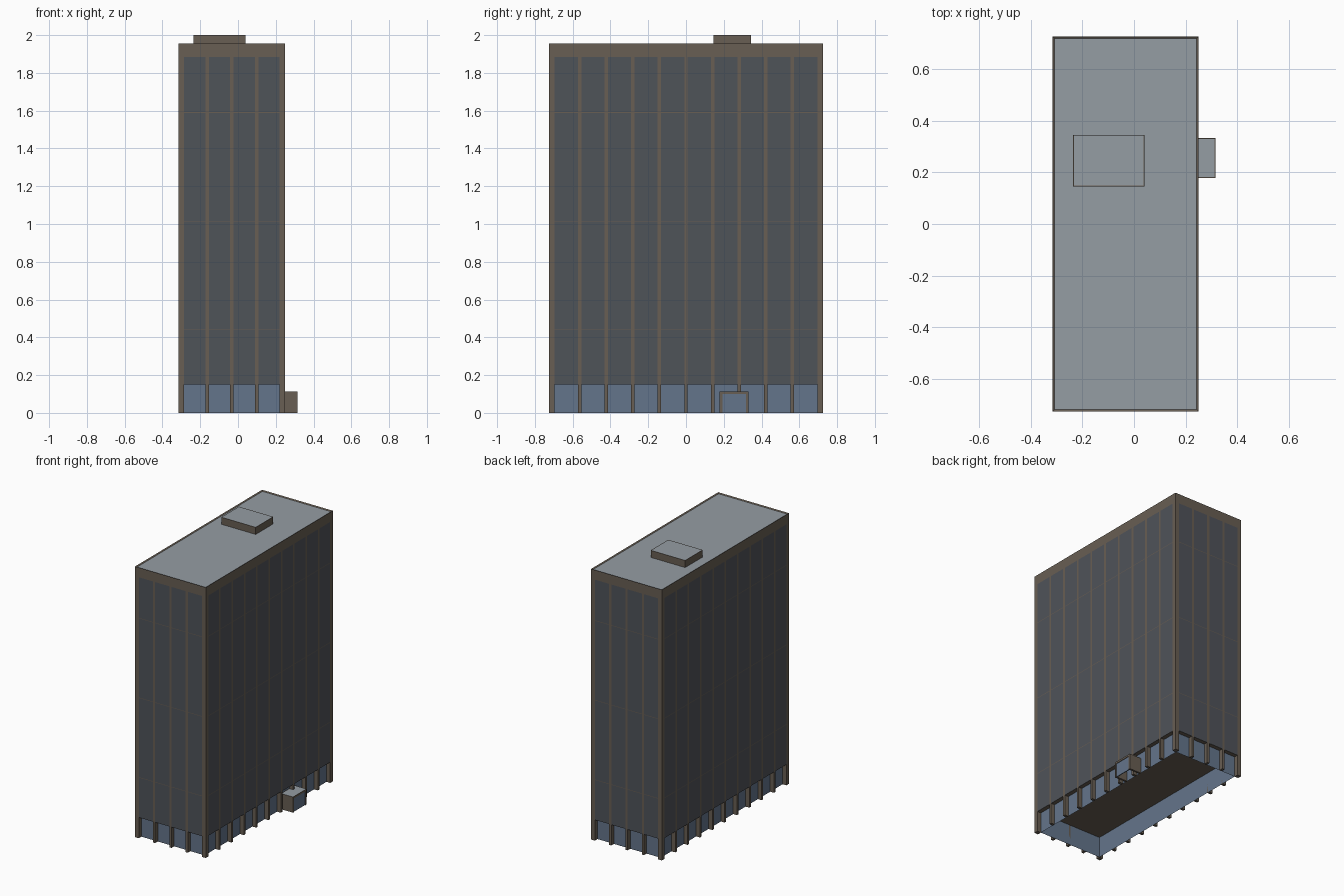
import bpy, bmesh
from mathutils import Vector

cube = bpy.data.objects.get("Cube")
if cube:
    bpy.data.objects.remove(cube, do_unlink=True)


def material(name, rgb):
    linear = [((c / 255 + 0.055) / 1.055) ** 2.4 for c in rgb] + [1]
    mat = bpy.data.materials.new(name)
    mat.use_nodes = True
    mat.diffuse_color = linear
    mat.node_tree.nodes["Principled BSDF"].inputs["Base Color"].default_value = linear
    return mat


BROWN = material("brown stone", (104, 94, 83))
DARK = material("dark glass", (79, 83, 89))
BLUE = material("blue glass", (100, 117, 139))
GREY = material("grey roof", (149, 157, 164))

X0, X1, Y = -0.315, 0.25, 0.725
BASE, HEAD, TOP = 0.15, 1.885, 1.955
EDGE, MULLION, RIM = 0.03, 0.009, 0.012


def add_box(bm, lo, hi):
    made = bmesh.ops.create_cube(bm, size=1)["verts"]
    lo, hi = Vector(lo), Vector(hi)
    for v in made:
        v.co = (lo + hi) / 2 + v.co * (hi - lo)


def finish(bm, name, mats):
    bm.normal_update()
    mesh = bpy.data.meshes.new(name)
    bm.to_mesh(mesh)
    bm.free()
    for m in mats:
        mesh.materials.append(m)
    ob = bpy.data.objects.new(name, mesh)
    bpy.context.collection.objects.link(ob)
    return ob


def sunk_top(bm, rim, depth):
    """Inset the top face and colour it as roof."""
    bm.normal_update()
    top = max(bm.faces, key=lambda f: f.calc_center_median().z)
    bmesh.ops.inset_region(bm, faces=[top], thickness=rim, depth=0)
    top.material_index = 1
    for v in top.verts:
        v.co.z -= depth


def centres(lo, hi, bays):
    lo, hi = lo + EDGE - MULLION, hi - EDGE + MULLION
    return [lo + (hi - lo) * i / bays for i in range(1, bays)]


mull_x, mull_y = centres(X0, X1, 4), centres(-Y, Y, 10)
bands = [0.44, 1.015, 1.59]
BAND = 0.002

# Tower shell, cut along every mullion and floor band
bm = bmesh.new()
add_box(bm, (X0, -Y, BASE), (X1, Y, TOP))
sunk_top(bm, RIM, 0.006)
cuts = [(0, c + s) for c in mull_x for s in (-MULLION, MULLION)]
cuts += [(1, c + s) for c in mull_y for s in (-MULLION, MULLION)]
cuts += [(2, c + s) for c in bands for s in (-BAND, BAND)]
cuts += [(0, X0 + EDGE), (0, X1 - EDGE), (1, EDGE - Y), (1, Y - EDGE), (2, HEAD)]
for axis, value in cuts:
    point, normal = Vector(), Vector()
    point[axis], normal[axis] = value, 1
    bmesh.ops.bisect_plane(bm, geom=bm.verts[:] + bm.edges[:] + bm.faces[:],
                           plane_co=point, plane_no=normal, dist=1e-5)
bm.normal_update()
for f in bm.faces:
    c = f.calc_center_median()
    if abs(f.normal.z) > 0.5 or c.z > HEAD:
        continue
    if abs(f.normal.x) > 0.5:
        along, mulls, lo, hi = c.y, mull_y, -Y, Y
    else:
        along, mulls, lo, hi = c.x, mull_x, X0, X1
    framed = (along < lo + EDGE or along > hi - EDGE
              or any(abs(along - m) < MULLION for m in mulls)
              or any(abs(c.z - b) < BAND for b in bands))
    if not framed:
        f.material_index = 2
finish(bm, "tower", [BROWN, GREY, DARK])

# Recessed lobby glazing, open underneath
bm = bmesh.new()
add_box(bm, (X0 + EDGE, EDGE - Y, 0), (X1 - EDGE, Y - EDGE, BASE))
bm.normal_update()
bmesh.ops.delete(bm, geom=[f for f in bm.faces if abs(f.normal.z) > 0.5], context="FACES")
finish(bm, "lobby_glass", [BLUE])

# Ground floor pillars
bm = bmesh.new()
for x in (X0, X1 - EDGE):
    for y in (-Y, Y - EDGE):
        add_box(bm, (x, y, 0), (x + EDGE, y + EDGE, BASE))
    for m in mull_y:
        add_box(bm, (x, m - MULLION, 0), (x + EDGE, m + MULLION, BASE))
for y in (-Y, Y - EDGE):
    for m in mull_x:
        add_box(bm, (m - MULLION, y, 0), (m + MULLION, y + EDGE, BASE))
finish(bm, "ground_pillars", [BROWN])

# Plant room on the roof
bm = bmesh.new()
add_box(bm, (-0.235, 0.145, TOP - 0.006), (0.04, 0.345, 2))
sunk_top(bm, 0.005, 0.001)
finish(bm, "roof_plant_room", [BROWN, GREY])

# Entrance porch: side walls, canopy and door
PX, P0, P1, PZ, WALL = 0.315, 0.178, 0.332, 0.113, 0.014
bm = bmesh.new()
add_box(bm, (X1 - EDGE, P0, PZ - WALL), (PX, P1, PZ))
sunk_top(bm, 0.004, 0.001)
for y in (P0, P1 - WALL):
    add_box(bm, (X1 - EDGE, y, 0), (PX, y + WALL, PZ - WALL))
finish(bm, "entrance_porch", [BROWN, GREY])

bm = bmesh.new()
add_box(bm, (PX - 0.01, P0 + WALL, 0), (PX - 0.004, P1 - WALL, PZ - WALL))
finish(bm, "entrance_door", [BLUE])
